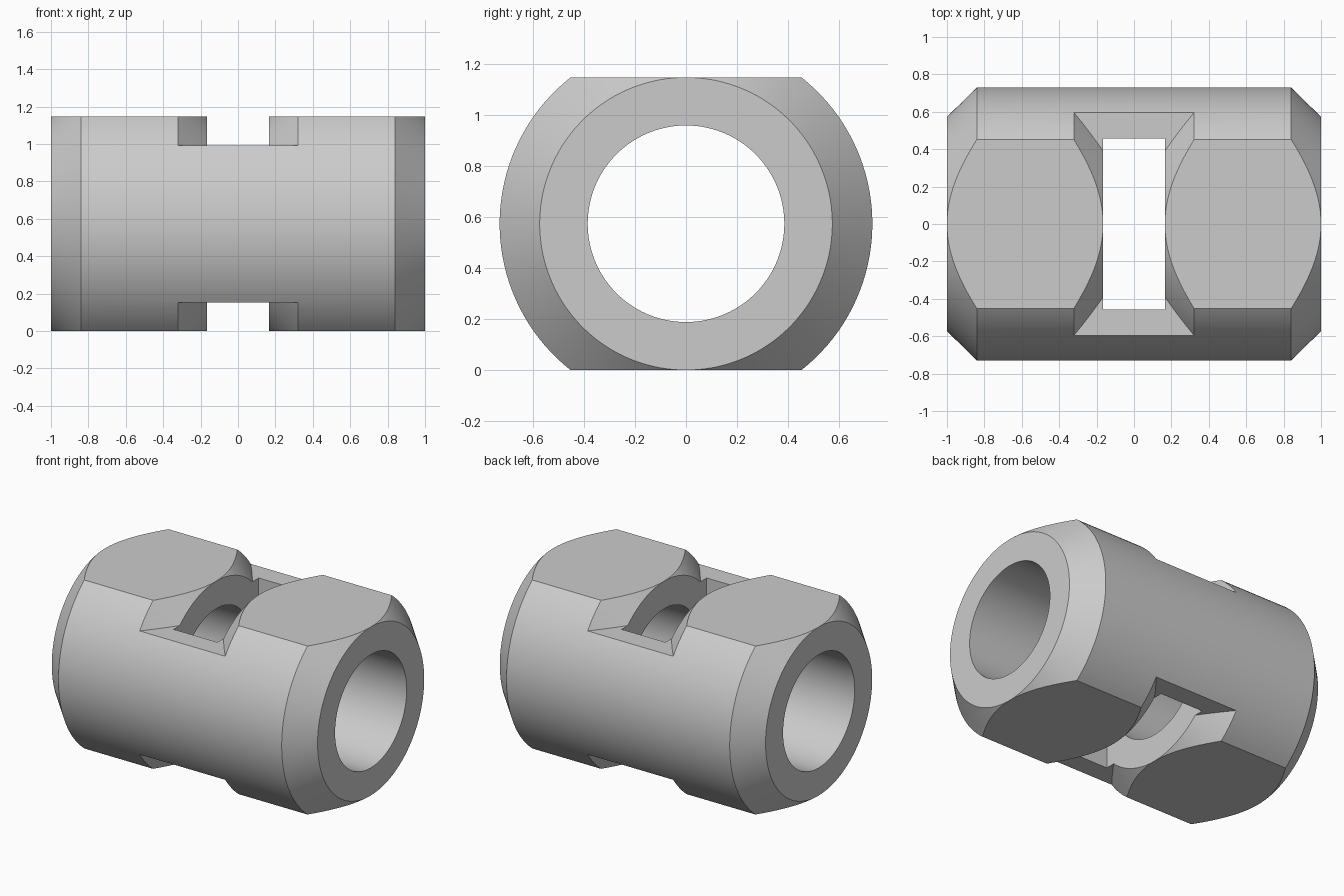
import bpy, bmesh, math

if "Cube" in bpy.data.objects:
    bpy.data.objects.remove(bpy.data.objects["Cube"])

SEGS = 128
R, R_END, R_BORE = 0.73, 0.573, 0.385   # outer, chamfered end and bore radii
FLAT = 0.573                            # half height between the flats
SLOT_X, SLOT_Y, FLOOR = 0.165, 0.457, 0.42


def finish(name, bm):
    bmesh.ops.recalc_face_normals(bm, faces=bm.faces)
    me = bpy.data.meshes.new(name)
    bm.to_mesh(me)
    bm.free()
    ob = bpy.data.objects.new(name, me)
    bpy.context.collection.objects.link(ob)
    return ob


def ring(name, profile):
    """Closed (x, radius) profile turned about the x axis."""
    bm = bmesh.new()
    rings = []
    for i in range(SEGS):
        a = 2 * math.pi * (i + 0.5) / SEGS
        rings.append([bm.verts.new((x, r * math.sin(a), r * math.cos(a))) for x, r in profile])
    n = len(profile)
    for i in range(SEGS):
        p, q = rings[i], rings[(i + 1) % SEGS]
        for j in range(n):
            k = (j + 1) % n
            bm.faces.new((p[j], p[k], q[k], q[j]))
    return finish(name, bm)


def box(name, size, z=0):
    bm = bmesh.new()
    bmesh.ops.create_cube(bm, size=1)
    for v in bm.verts:
        v.co = (v.co.x * size[0], v.co.y * size[1], v.co.z * size[2] + z)
    return finish(name, bm)


def boolean(target, tool, operation):
    mod = target.modifiers.new("cut", 'BOOLEAN')
    mod.operation = operation
    mod.solver = 'EXACT'
    mod.object = tool
    bpy.context.view_layer.objects.active = target
    bpy.ops.object.modifier_apply(modifier=mod.name)
    bpy.data.objects.remove(tool)


# Chamfered tube
body = ring("coupling_body", [(-1, R_BORE), (-1, R_END), (-0.84, R),
                              (0.84, R), (1, R_END), (1, R_BORE)])

# Flats on top and bottom
boolean(body, box("flat_limits", (3, 3, 2 * FLAT)), 'INTERSECT')

# Chamfered grooves above and below the side bridges
for s in (1, -1):
    e = 0.1
    groove = ring("groove_cutter", [(-SLOT_X, 0.2), (-SLOT_X, R_END), (-SLOT_X - 0.157 - e, R + e),
                                    (SLOT_X + 0.157 + e, R + e), (SLOT_X, R_END), (SLOT_X, 0.2)])
    boolean(groove, box("groove_limit", (3, 3, 1), s * (FLOOR + 0.5)), 'INTERSECT')
    boolean(body, groove, 'DIFFERENCE')

# Rectangular window straight through
boolean(body, box("window_cutter", (2 * SLOT_X, 2 * SLOT_Y, 3)), 'DIFFERENCE')

# Stand on the ground, smooth the round faces
for v in body.data.vertices:
    v.co.z += FLAT
bpy.ops.object.select_all(action='DESELECT')
body.select_set(True)
bpy.context.view_layer.objects.active = body
bpy.ops.object.shade_smooth_by_angle(angle=math.radians(25))
